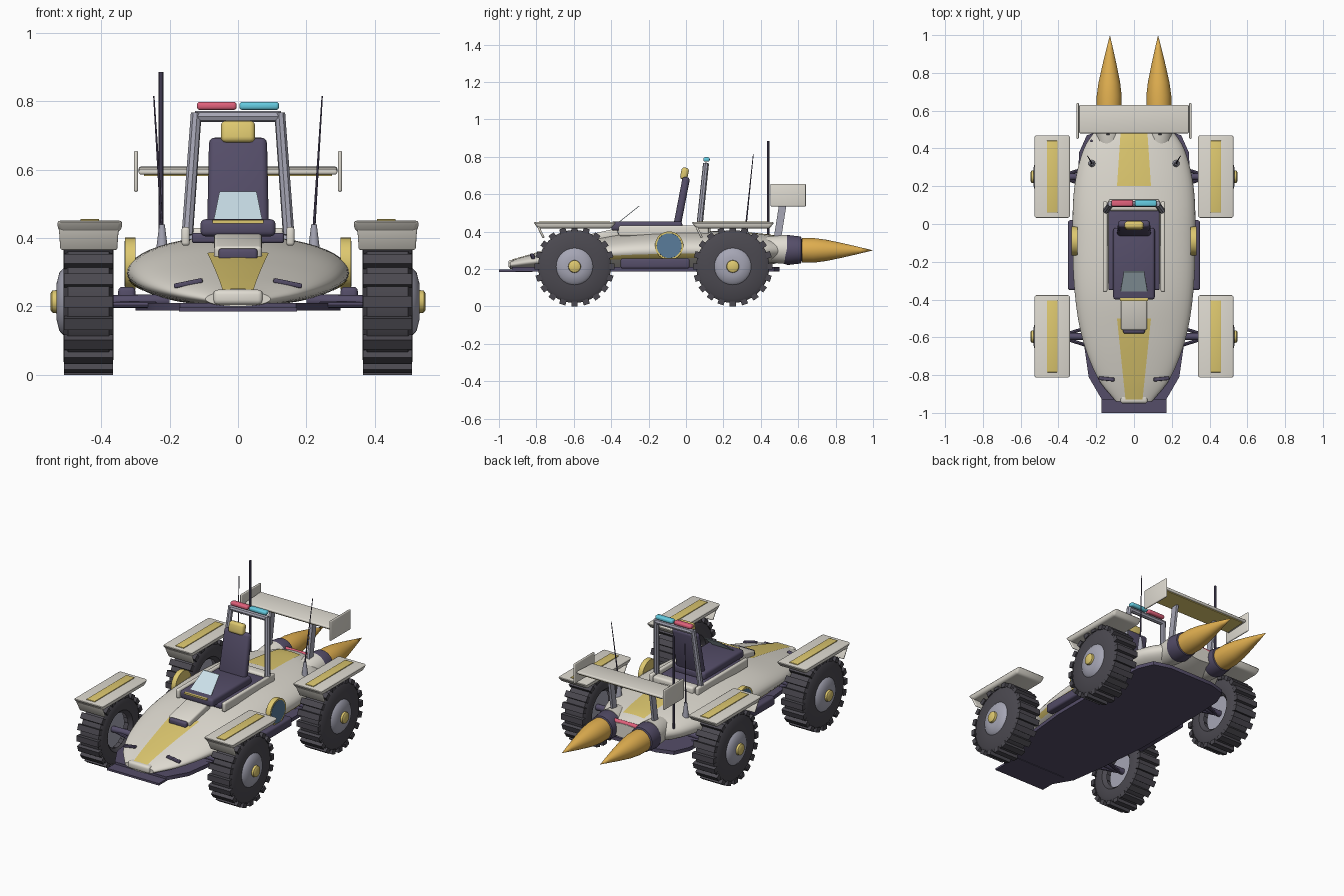
import bpy, bmesh
from math import sin, cos, pi, sqrt, radians
from mathutils import Vector, Matrix, Euler

if "Cube" in bpy.data.objects:
    bpy.data.objects.remove(bpy.data.objects["Cube"])

def material(name, rgb):
    m = bpy.data.materials.new(name)
    m.diffuse_color = (*rgb, 1)
    m.use_nodes = True
    m.node_tree.nodes["Principled BSDF"].inputs["Base Color"].default_value = m.diffuse_color
    return m

CREAM = material("cream", (.74, .71, .64))
YELLOW = material("yellow", (.73, .58, .16))
DARK = material("dark_purple", (.09, .075, .14))
RUBBER = material("rubber", (.07, .066, .08))
METAL = material("metal", (.38, .38, .46))
FLAME = material("flame", (.75, .43, .08))
RED = material("red", (.75, .12, .2))
CYAN = material("cyan", (.13, .6, .75))
GLASS = material("glass", (.6, .75, .82))
BLUE = material("blue", (.1, .2, .33))

def finish(name, bm, mat):
    bmesh.ops.recalc_face_normals(bm, faces=bm.faces[:])
    me = bpy.data.meshes.new(name)
    bm.to_mesh(me)
    bm.free()
    ob = bpy.data.objects.new(name, me)
    bpy.context.collection.objects.link(ob)
    me.materials.append(mat)
    return ob

def box(name, c, size, mat, bevel=0.0, rot=(0, 0, 0), bottom=(1, 1), top=(1, 1)):
    bm = bmesh.new()
    bmesh.ops.create_cube(bm, size=1)
    for v in bm.verts:
        k = top if v.co.z > 0 else bottom
        v.co = Vector((v.co.x * size[0] * k[0], v.co.y * size[1] * k[1], v.co.z * size[2]))
    if bevel:
        bmesh.ops.bevel(bm, geom=bm.edges[:], offset=bevel, segments=3, profile=.5, affect='EDGES')
    bm.transform(Matrix.Translation(c) @ Euler(rot).to_matrix().to_4x4())
    return finish(name, bm, mat)

def rod(name, a, b, r1, r2, mat, segs=16):
    a, b = Vector(a), Vector(b)
    bm = bmesh.new()
    bmesh.ops.create_cone(bm, cap_ends=True, segments=segs, radius1=r1, radius2=r2, depth=(b - a).length)
    bm.transform(Matrix.Translation((a + b) / 2) @ (b - a).to_track_quat('Z', 'Y').to_matrix().to_4x4())
    return finish(name, bm, mat)

def lathe(name, profile, origin, axis, mat, segs=40):
    # profile: (distance along axis, radius)
    bm = bmesh.new()
    rings = [[bm.verts.new((r * cos(2 * pi * i / segs), r * sin(2 * pi * i / segs), d)) for i in range(segs)]
             for d, r in profile]
    for p, q in zip(rings, rings[1:]):
        for i in range(segs):
            j = (i + 1) % segs
            bm.faces.new((p[i], p[j], q[j], q[i]))
    bmesh.ops.remove_doubles(bm, verts=bm.verts[:], dist=1e-5)
    bm.transform(Matrix.Translation(origin) @ Vector(axis).to_track_quat('Z', 'Y').to_matrix().to_4x4())
    return finish(name, bm, mat)

def grid(name, rows, mat, caps=False, closed=False):
    bm = bmesh.new()
    vs = [[bm.verts.new(p) for p in row] for row in rows]
    n = len(rows[0])
    for p, q in zip(vs, vs[1:]):
        for i in range(n if closed else n - 1):
            j = (i + 1) % n
            bm.faces.new((p[i], p[j], q[j], q[i]))
    if caps:
        bm.faces.new(vs[0])
        bm.faces.new(vs[-1])
    return finish(name, bm, mat)

# Body hull: stations of y, half width, bottom, widest height, top
KEYS = [(-.94, .095, .2, .222, .245), (-.82, .19, .2, .24, .28), (-.6, .275, .2, .265, .335),
        (-.35, .315, .2, .29, .385), (-.05, .325, .2, .3, .407), (.2, .315, .2, .3, .402),
        (.4, .265, .215, .3, .387), (.5, .2, .235, .3, .372), (.58, .13, .26, .3, .345)]

def station(y):
    i = max(k for k in range(len(KEYS) - 1) if KEYS[k][0] <= y + 1e-9 or k == 0)
    a, b = KEYS[i], KEYS[i + 1]
    p, q = KEYS[max(i - 1, 0)], KEYS[min(i + 2, len(KEYS) - 1)]
    h = b[0] - a[0]
    t = (y - a[0]) / h
    out = []
    for n in range(1, 5):
        m0 = (b[n] - p[n]) / (b[0] - p[0]) * h
        m1 = (q[n] - a[n]) / (q[0] - a[0]) * h
        out.append((2*t**3 - 3*t*t + 1) * a[n] + (t**3 - 2*t*t + t) * m0 + (3*t*t - 2*t**3) * b[n] + (t**3 - t*t) * m1)
    return out

def skin(y, ang, off=0):
    w, zb, zm, zt = station(y)
    s = sin(ang)
    return ((w + off) * cos(ang), y, zm + s * ((zt - zm if s > 0 else zm - zb) + off))

def top_z(x, y):
    w, zb, zm, zt = station(y)
    return zm + (zt - zm) * sqrt(max(0, 1 - (x / w) ** 2))

def span(a, b, n):
    return [a + (b - a) * i / n for i in range(n + 1)]

grid("body", [[skin(y, 2 * pi * i / 48) for i in range(48)] for y in span(-.94, .58, 48)], CREAM, True, True)
for name, y0, y1, w0, w1 in [("front_stripe", -.93, -.5, .045, .09), ("rear_stripe", .2, .5, .09, .07)]:
    grid(name, [[(x, y, top_z(x, y) + .003) for x in span(-w, w, 8)]
                for y, w in zip(span(y0, y1, 16), span(w0, w1, 16))], YELLOW)
for s in (0, 1):
    grid("side_stripe", [[skin(y, pi * s + (1 - 2 * s) * radians(a), .003) for a in (-24, -18, -10)]
                         for y in span(-.48, .25, 20)], YELLOW)

# Belly plate and front splitter
half = [(.17, -.93), (.24, -.81), (.27, -.6), (.3, -.3), (.3, .2), (.29, .38), (.25, .47), (.15, .5)]
outline = half + [(-x, y) for x, y in reversed(half)]
grid("belly_plate", [[(x, y, z) for x, y in outline] for z in (.188, .21)], DARK, True, True)
box("front_splitter", (0, -.91, .191), (.345, .18, .012), DARK)
box("nose_bumper", (0, -.925, .227), (.145, .05, .044), CREAM, .014)
box("hood_cowl", (0, -.46, .372), (.14, .2, .05), CREAM, .01, (.22, 0, 0))
box("hood_intake", (0, -.565, .352), (.115, .03, .035), DARK, .01)

# Cockpit tub, rails and seat
box("cockpit_floor", (0, -.13, .40), (.27, .44, .03), DARK, .008)
box("seat_cushion", (0, -.21, .43), (.22, .38, .05), DARK, .015)
box("cushion_trim", (0, -.4, .448), (.15, .014, .01), YELLOW)
box("seat_back", (0, -.022, .565), (.18, .04, .26), DARK, .017, (-.19, 0, 0), top=(.94, 1))
box("headrest", (0, -.008, .71), (.1, .04, .065), YELLOW, .015, (-.19, 0, 0))
box("rear_deck", (0, .1, .405), (.27, .06, .05), CREAM, .012)
grid("windscreen", [[(s * (.072 - .018 * t), -.365 + .11 * t + o, .448 + .088 * t) for t, o, s in
                     ((0, o, -1), (1, o, -1), (1, o, 1), (0, o, 1))] for o in (0, .006)], GLASS, True, True)

# Roll bar with warning lights
rod("roll_bar_top", (-.125, .107, .755), (.125, .107, .755), .016, .016, METAL, 8)
for s, mat in ((-1, RED), (1, CYAN)):
    box("warning_light", (s * .062, .11, .786), (.116, .034, .024), mat, .009)
    rod("roll_bar_post", (s * .148, .07, .41), (s * .122, .107, .765), .017, .016, METAL, 8)
    box("cockpit_rail", (s * .153, -.12, .405), (.024, .48, .055), CREAM, .009)

# Rear wing
box("wing", (0, .555, .597), (.58, .15, .016), CREAM, .006, (.05, 0, 0))
box("wing_underside", (0, .555, .587), (.55, .13, .006), YELLOW, 0, (.05, 0, 0))
rod("tail_link", (-.1, .565, .345), (.1, .565, .345), .013, .013, RED)
rod("mast", (-.225, .44, .33), (-.225, .44, .885), .007, .007, DARK, 10)

for s in (-1, 1):
    # Wing supports and whip antennas
    box("wing_end_plate", (s * .298, .546, .595), (.012, .19, .12), CREAM, .0055)
    grid("wing_strut", [[(s * x, y + d, z) for x, d in ((.13, -.02), (.145, -.02), (.145, .02), (.13, .02))]
                        for y, z in ((.485, .34), (.525, .593))], METAL, True, True)
    rod("antenna_base", (s * .222, .32, .345), (s * .222, .32, .44), .02, .008, METAL)
    rod("antenna_whip", (s * .222, .32, .43), (s * .246, .36, .815), .0045, .002, DARK, 8)
    # Thrusters
    lathe("thruster_shroud", [(0, .04), (.08, .07), (.18, .078), (.18, 0)], (s * .132, .36, .305), (0, 1, 0), CREAM)
    lathe("thruster_nozzle", [(0, 0), (0, .074), (.02, .08), (.09, .072), (.095, .055), (.07, 0)],
          (s * .132, .525, .302), (0, 1, 0), DARK)
    lathe("exhaust_flame", [(0, 0), (0, .066), (.06, .066), (.13, .057), (.22, .038), (.31, .017), (.38, 0)],
          (s * .132, .62, .3), (-s * .012, 1, 0), FLAME)
    # Sills, badge discs and nose vents
    box("side_sill", (s * .325, -.165, .23), (.05, .37, .055), DARK, .012)
    lathe("badge_rim", [(0, 0), (0, .076), (.03, .076), (.03, .068), (.026, 0)], (s * .3, -.09, .325), (s, 0, 0), YELLOW)
    lathe("badge_disc", [(0, .068), (.005, .066), (.005, 0)], (s * .326, -.09, .325), (s, 0, 0), BLUE)
    box("nose_vent", (s * .145, -.82, .268), (.085, .02, .014), DARK, .004, (0, s * .2, s * .1))

    for y in (-.596, .25):
        # Tyre with cross lugs
        lathe("tyre", [(-.05, .1), (-.07, .12), (-.073, .17), (-.06, .195), (.06, .195), (.073, .175), (.073, .095)],
              (s * .437, y, .214), (s, 0, 0), RUBBER)
        bm = bmesh.new()
        for i in range(20):
            m = Matrix.Translation((s * .437, y, .214)) @ Matrix.Rotation(2 * pi * i / 20, 4, 'X')
            m = m @ Matrix.Translation((0, 0, .2)) @ Matrix.Diagonal((.144, .034, .027, 1))
            vs = bmesh.ops.create_cube(bm, size=1, matrix=m)["verts"]
        finish("tyre_lugs", bm, RUBBER)
        # Hub and axle
        lathe("hub", [(-.02, 0), (-.02, .11), (.06, .11), (.073, .098), (.085, .085), (.094, .05), (.094, 0)],
              (s * .437, y, .214), (s, 0, 0), METAL)
        lathe("hub_cap", [(0, .034), (.013, .032), (.018, .024), (.018, 0)], (s * .53, y, .214), (s, 0, 0), YELLOW, 24)
        rod("axle", (s * .2, y, .218), (s * .43, y, .214), .018, .018, DARK)
        for d in (-.05, .05):
            rod("suspension_arm", (s * .24, y + d, .205), (s * .4, y, .205), .009, .009, DARK, 8)
        # Fender with front flap and stripe
        box("fender", (s * .433, y + .001, .434), (.195, .445, .034), CREAM, .012, bottom=(.92, .88))
        box("fender_stripe", (s * .433, y + .001, .452), (.055, .38, .007), YELLOW, .002)
        box("fender_flap", (s * .436, y - .18, .398), (.175, .012, .07), CREAM, .005, (.45, 0, 0), bottom=(.95, 1))

bpy.ops.object.select_all(action='SELECT')
bpy.context.view_layer.objects.active = bpy.context.selected_objects[0]
bpy.ops.object.shade_smooth_by_angle(angle=radians(35))
